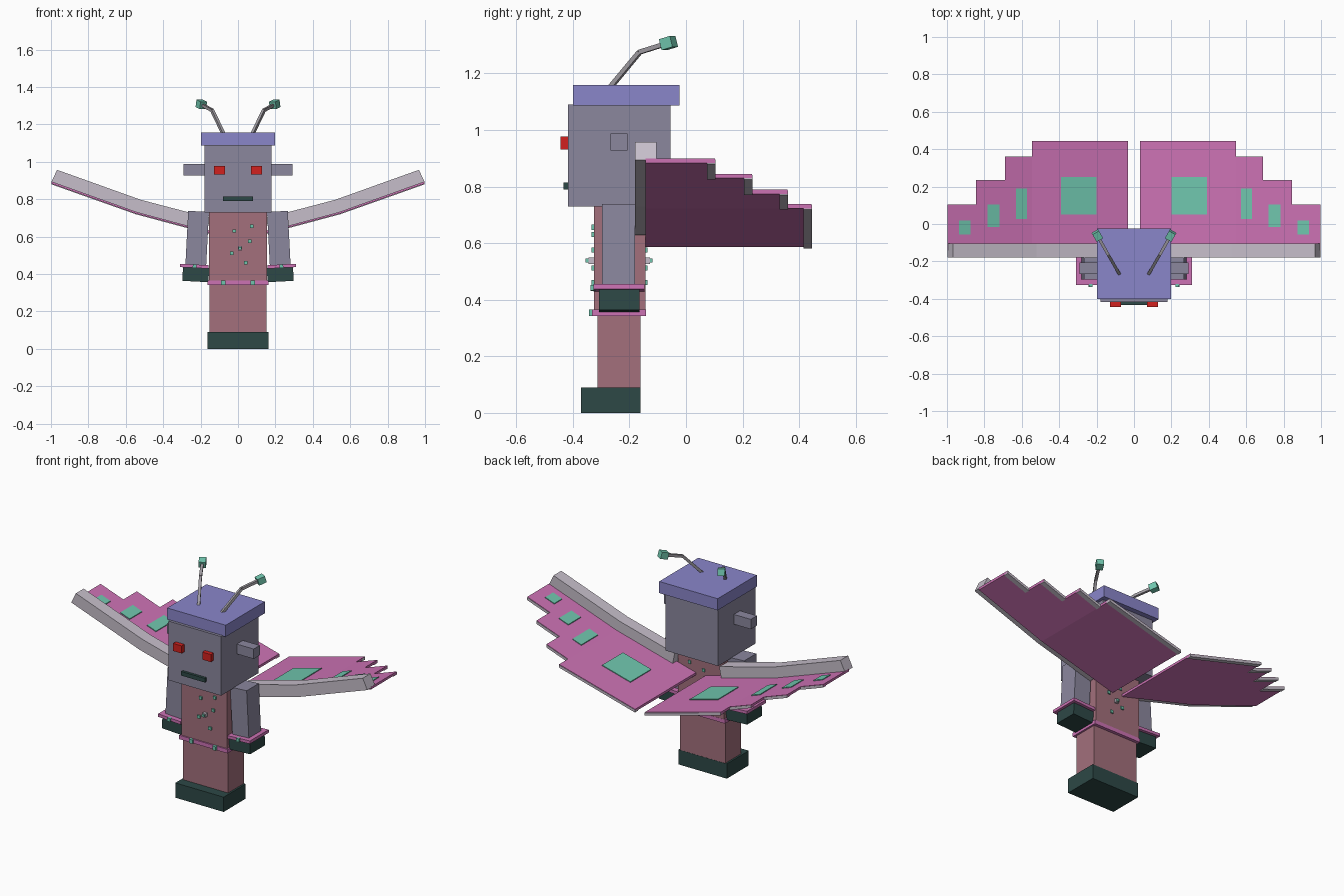
import bpy, bmesh, math
from mathutils import Vector, Matrix

cube = bpy.data.objects.get("Cube")
if cube:
    bpy.data.objects.remove(cube, do_unlink=True)


def material(name, rgb):
    lin = [((c / 255 + 0.055) / 1.055) ** 2.4 for c in rgb] + [1.0]
    m = bpy.data.materials.new(name)
    m.use_nodes = True
    m.diffuse_color = lin
    m.node_tree.nodes["Principled BSDF"].inputs["Base Color"].default_value = lin
    return m


SKIN = material("grey_violet", (139, 135, 158))
HAT = material("periwinkle", (138, 134, 202))
PINK = material("orchid_pink", (204, 114, 180))
TEAL = material("mint_teal", (112, 198, 174))
DARK = material("dark_teal", (45, 72, 70))
CLOTH = material("dusty_rose", (163, 112, 124))
BONE = material("pale_grey", (198, 190, 202))
RED = material("red", (210, 33, 30))
STEM = material("mid_grey", (160, 156, 162))


def finish(name, bm, mat):
    bmesh.ops.recalc_face_normals(bm, faces=bm.faces)
    me = bpy.data.meshes.new(name)
    bm.to_mesh(me)
    bm.free()
    me.materials.append(mat)
    ob = bpy.data.objects.new(name, me)
    bpy.context.collection.objects.link(ob)
    return ob


def block(name, size, matrix, mat):
    bm = bmesh.new()
    bmesh.ops.create_cube(bm, size=1, matrix=matrix @ Matrix.Diagonal((*size, 1)))
    return finish(name, bm, mat)


def box(name, x, y, z, mat, tilt=0):
    """Box from (min, max) ranges, tilted about the y axis."""
    centre = [(a + b) / 2 for a, b in (x, y, z)]
    size = [abs(b - a) for a, b in (x, y, z)]
    return block(name, size, Matrix.Translation(centre) @ Matrix.Rotation(tilt, 4, 'Y'), mat)


def beam(name, p, q, width, mat):
    """Square bar between two points."""
    p, q = Vector(p), Vector(q)
    rot = (q - p).to_track_quat('Z', 'Y').to_matrix().to_4x4()
    return block(name, (width, width, (q - p).length),
                 Matrix.Translation((p + q) / 2) @ rot, mat)


def prism(name, profile, y0, y1, mat):
    """Extrude an x-z profile along y."""
    bm = bmesh.new()
    face = bm.faces.new([bm.verts.new((x, y0, z)) for x, z in profile])
    ext = bmesh.ops.extrude_face_region(bm, geom=[face])
    verts = [v for v in ext["geom"] if isinstance(v, bmesh.types.BMVert)]
    bmesh.ops.translate(bm, vec=(0, y1 - y0, 0), verts=verts)
    return finish(name, bm, mat)


FOLD = 0.545


def wing_z(x):
    """Top surface height of the wing membrane."""
    return 0.738 + (x - FOLD) * (0.268 if x < FOLD else 0.354)


def wing_slab(name, s, x0, x1, y0, y1, low, high, mat):
    """Slab that follows the wing slope, offset low..high from its top."""
    prism(name, [(s * x0, wing_z(x0) + low), (s * x1, wing_z(x1) + low),
                 (s * x1, wing_z(x1) + high), (s * x0, wing_z(x0) + high)], y0, y1, mat)


# Head
box("head", (-.178, .178), (-.417, -.055), (.73, 1.09), SKIN)
box("hat", (-.197, .197), (-.40, -.023), (1.087, 1.158), HAT)
box("mouth", (-.08, .08), (-.433, -.41), (.79, .815), DARK)

# Body
box("torso", (-.155, .155), (-.325, -.143), (.35, .735), CLOTH)
box("legs", (-.152, .152), (-.312, -.161), (.05, .36), CLOTH)
box("feet", (-.163, .163), (-.371, -.16), (0, .09), DARK)
box("hem", (-.163, .163), (-.333, -.146 + .004), (.342, .366), PINK)

# Studs that show on the chest and the back
for i, (x, z) in enumerate([(-.02, .63), (.074, .656), (.063, .576), (-.033, .512), (.042, .461)]):
    box(f"stud_{i}", (x - .009, x + .009), (-.334, -.136), (z - .009, z + .009), TEAL)
box("centre_stud", (.0, .022), (-.345, -.127), (.527, .549), BONE)
box("centre_stud_core", (.004, .018), (-.355, -.118), (.531, .545), TEAL)

# Wing steps: outer x, trailing y
STEPS = [(.033, .545, .443), (.545, .69, .358), (.69, .845, .233), (.845, .998, .103)]
SPOTS = [(.2, .39, .05, .25), (.573, .632, .028, .19), (.72, .783, -.015, .105), (.874, .935, -.056, .02)]
BONE_PROFILE = [(.165, .628), (.54, .729), (.998, .893), (.967, .957), (.52, .797), (.15, .70)]

for side, s in (("left", 1), ("right", -1)):
    # Face and ears
    box(f"{side}_eye", (s * .07, s * .127), (-.443, -.41), (.931, .977), RED)
    box(f"{side}_ear", (s * .17, s * .292), (-.266, -.207), (.927, .987), SKIN)

    # Antenna
    root, knee, tip = (s * .078, -.268, 1.15), (s * .138, -.164, 1.275), (s * .196, -.062, 1.307)
    beam(f"{side}_antenna_lower", root, knee, .016, STEM)
    beam(f"{side}_antenna_upper", knee, tip, .016, STEM)
    direction = (Vector(tip) - Vector(knee)).normalized() * .023
    beam(f"{side}_antenna_tip", Vector(tip) - direction, Vector(tip) + direction, .04, TEAL)

    # Arm, cuff and hand
    tilt = -s * math.radians(3)
    box(f"{side}_arm", (s * .163, s * .274), (-.297, -.18), (.435, .735), SKIN, tilt)
    box(f"{side}_cuff", (s * .158, s * .31), (-.327, -.146), (.433, .451), PINK, tilt)
    box(f"{side}_hand", (s * .156, s * .296), (-.308, -.164), (.36, .436), DARK, tilt)
    box(f"{side}_cuff_stud", (s * .222, s * .242), (-.337, -.32), (.432, .452), TEAL, tilt)
    box(f"{side}_hem_stud", (s * .068, s * .09), (-.343, -.325), (.342, .366), TEAL)

    # Wing bone, stepped membrane, trailing rims and spots
    prism(f"{side}_wing_bone", [(s * x, z) for x, z in BONE_PROFILE], -.18, -.105, BONE)
    for i, (x0, x1, y1) in enumerate(STEPS):
        wing_slab(f"{side}_wing_panel_{i}", s, x0, x1, -.143, y1, -.015, 0, PINK)
        wing_slab(f"{side}_wing_rim_{i}", s, x0, x1, y1 - .028, y1 + .002, -.019, -.003, BONE)
    for i, (x0, x1, y0, y1) in enumerate(SPOTS):
        wing_slab(f"{side}_wing_spot_{i}", s, x0, x1, y0, y1, -.002, .005, TEAL)
